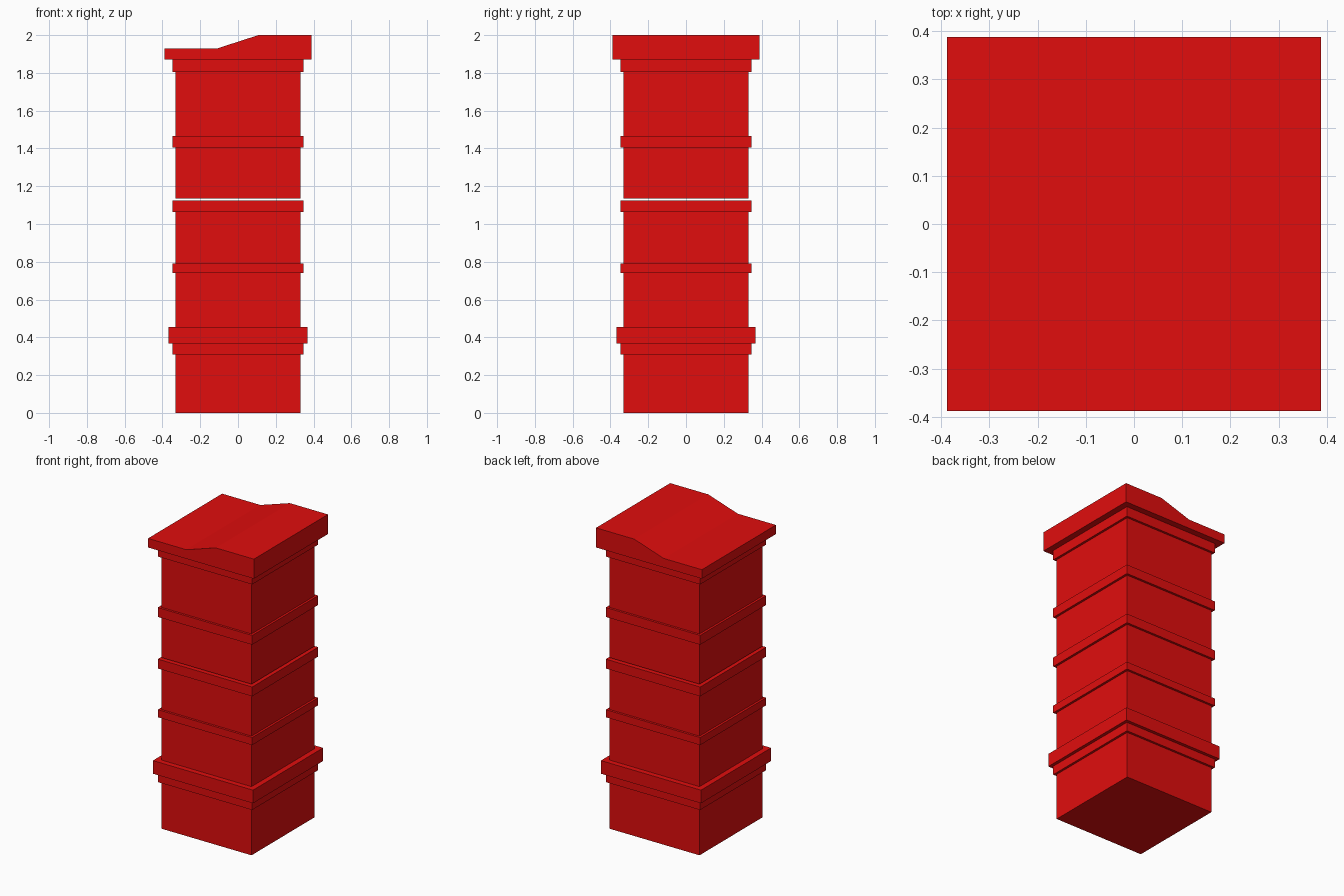
import bpy
import bmesh

if "Cube" in bpy.data.objects:
    bpy.data.objects.remove(bpy.data.objects["Cube"])

red = bpy.data.materials.new("red")
red.diffuse_color = (0.75, 0.004, 0.004, 1)
red.use_nodes = True
red.node_tree.nodes["Principled BSDF"].inputs["Base Color"].default_value = red.diffuse_color


def extrude_profile(name, profile, half_depth):
    """Extrude an x-z outline along y, centred on y = 0."""
    bm = bmesh.new()
    face = bm.faces.new([bm.verts.new((x, -half_depth, z)) for x, z in profile])
    result = bmesh.ops.extrude_face_region(bm, geom=[face])
    moved = [v for v in result["geom"] if isinstance(v, bmesh.types.BMVert)]
    bmesh.ops.translate(bm, verts=moved, vec=(0, 2 * half_depth, 0))
    bmesh.ops.recalc_face_normals(bm, faces=bm.faces)
    mesh = bpy.data.meshes.new(name)
    bm.to_mesh(mesh)
    bm.free()
    mesh.materials.append(red)
    obj = bpy.data.objects.new(name, mesh)
    bpy.context.collection.objects.link(obj)
    return obj


def block(name, half, z0, z1):
    extrude_profile(name, [(-half, z0), (half, z0), (half, z1), (-half, z1)], half)


SHAFT, BAND, LEDGE, CAP = 0.331, 0.346, 0.367, 0.388

# Stacked square blocks: shaft sections and projecting bands
# (a thin open joint is left above the middle band)
for name, half, z0, z1 in [
    ("base_block", SHAFT, 0.0, 0.31),
    ("base_band", BAND, 0.31, 0.368),
    ("base_ledge", LEDGE, 0.368, 0.455),
    ("first_section", SHAFT, 0.455, 0.74),
    ("lower_band", BAND, 0.74, 0.79),
    ("second_section", SHAFT, 0.79, 1.063),
    ("middle_band", BAND, 1.063, 1.125),
    ("third_section", SHAFT, 1.134, 1.405),
    ("upper_band", BAND, 1.405, 1.467),
    ("fourth_section", SHAFT, 1.467, 1.805),
    ("top_band", BAND, 1.805, 1.87),
]:
    block(name, half, z0, z1)

# Cap with a stepped, sloping top
extrude_profile("cap", [(-CAP, 1.87), (CAP, 1.87), (CAP, 2.0),
                        (0.108, 2.0), (-0.108, 1.93), (-CAP, 1.93)], CAP)
